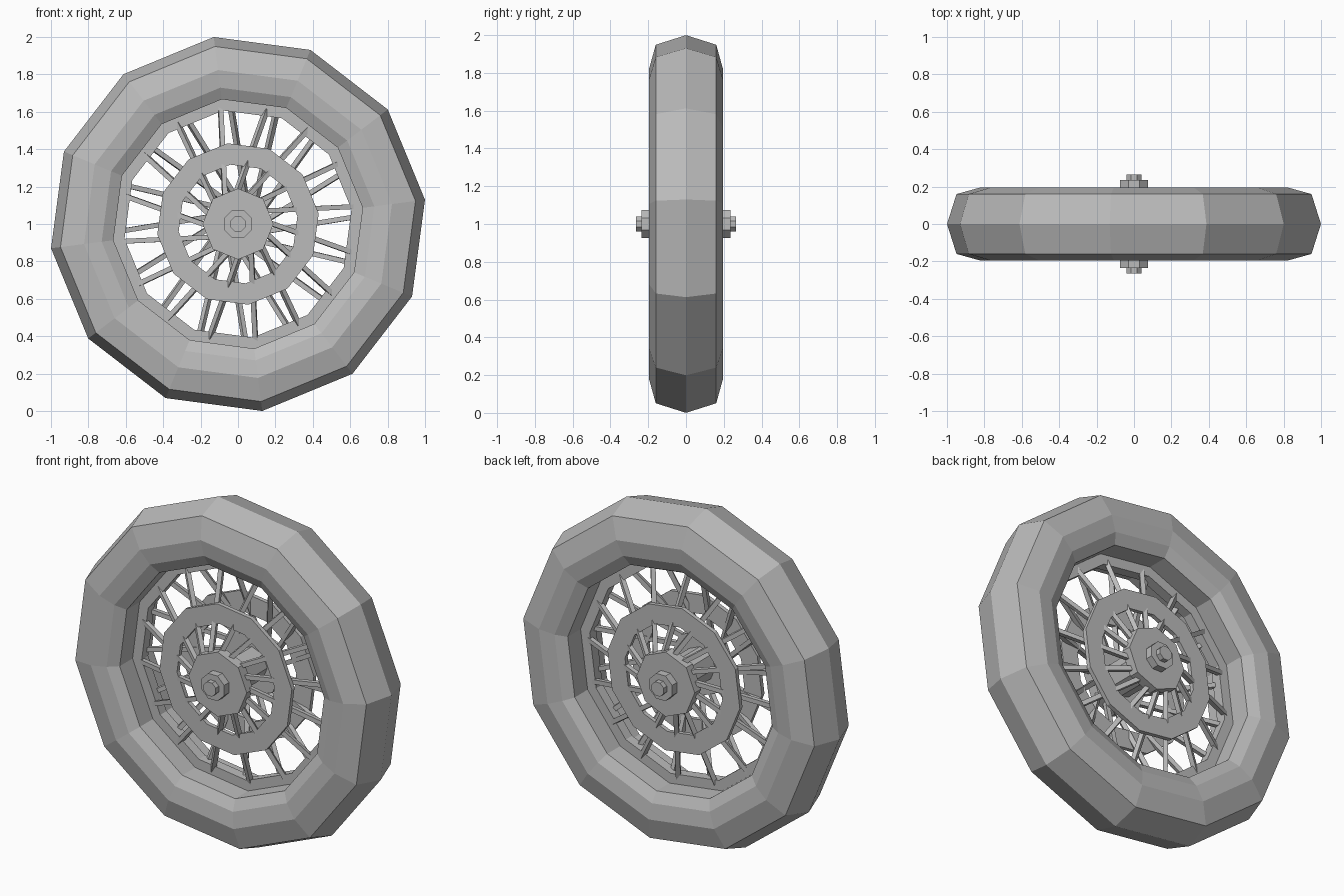
import bpy, bmesh, math
from mathutils import Vector, Matrix

if "Cube" in bpy.data.objects:
    bpy.data.objects.remove(bpy.data.objects["Cube"], do_unlink=True)

GREY = (0.5, 0.5, 0.5, 1.0)
mat = bpy.data.materials.new("plain grey")
mat.use_nodes = True
mat.diffuse_color = GREY
mat.node_tree.nodes["Principled BSDF"].inputs["Base Color"].default_value = GREY

CENTRE = Vector((0, 0, 1))
PHASE = 7.4


def polar(r, deg, y):
    a = math.radians(deg)
    return CENTRE + Vector((r * math.cos(a), y, r * math.sin(a)))


def finish(name, bm):
    bmesh.ops.remove_doubles(bm, verts=bm.verts, dist=1e-5)
    bmesh.ops.recalc_face_normals(bm, faces=bm.faces)
    mesh = bpy.data.meshes.new(name)
    bm.to_mesh(mesh)
    bm.free()
    mesh.materials.append(mat)
    obj = bpy.data.objects.new(name, mesh)
    bpy.context.collection.objects.link(obj)
    return obj


def revolve(name, profile, sides, phase=PHASE):
    """Spin a closed (y, radius) loop about the axle."""
    bm = bmesh.new()
    rings = [[bm.verts.new(polar(r, phase + 360 * i / sides, y)) for y, r in profile]
             for i in range(sides)]
    n = len(profile)
    for i in range(sides):
        a, b = rings[i], rings[(i + 1) % sides]
        for j in range(n):
            k = (j + 1) % n
            if profile[j][1] == 0 and profile[k][1] == 0:
                continue
            bm.faces.new((a[j], a[k], b[k], b[j]))
    bmesh.ops.dissolve_degenerate(bm, dist=1e-5, edges=bm.edges)
    return finish(name, bm)


def disc(name, y0, y1, r, sides, phase):
    return revolve(name, [(y0, 0), (y0, r), (y1, r), (y1, 0)], sides, phase)


def add_bar(bm, p, q, width):
    d = q - p
    m = Matrix.Translation((p + q) / 2) @ d.to_track_quat('Z', 'Y').to_matrix().to_4x4()
    m = m @ Matrix.Diagonal((width, width, d.length, 1))
    bmesh.ops.create_cube(bm, size=1, matrix=m)


# Tyre: faceted section mirrored about the centre plane
half = [(0.16, 0.957), (0.195, 0.83), (0.183, 0.735), (0.15, 0.672)]
revolve("tyre", [(0, 1.008)] + half + [(-y, r) for y, r in reversed(half)], 12)

# Rim: stepped bed inside the tyre
rim = [(0.03, 0.69), (0.03, 0.612)]
revolve("rim", rim + [(-y, r) for y, r in reversed(rim)], 12)

# Hub core
disc("hub_core", -0.16, 0.16, 0.1, 8, 0)

for side, s in (("front", -1), ("back", 1)):
    # Flat ring lying over the spokes
    revolve(side + "_ring", [(s * 0.09, 0.32), (s * 0.09, 0.435),
                             (s * 0.115, 0.435), (s * 0.115, 0.32)], 12)
    # Hub flange, nut and axle end
    disc(side + "_hub_flange", s * 0.13, s * 0.19, 0.19, 8, 0)
    disc(side + "_axle_nut", s * 0.19, s * 0.235, 0.08, 8, 22.5)
    disc(side + "_axle_end", s * 0.235, s * 0.265, 0.043, 8, 22.5)
    # Slanted spokes from flange to rim
    bm = bmesh.new()
    for k in range(16):
        a = 6 + 22.5 * k
        add_bar(bm, polar(0.16, a - s * 20, s * 0.15),
                polar(0.63, a - s * 2.5, s * 0.015), 0.026)
    finish(side + "_spokes", bm)
